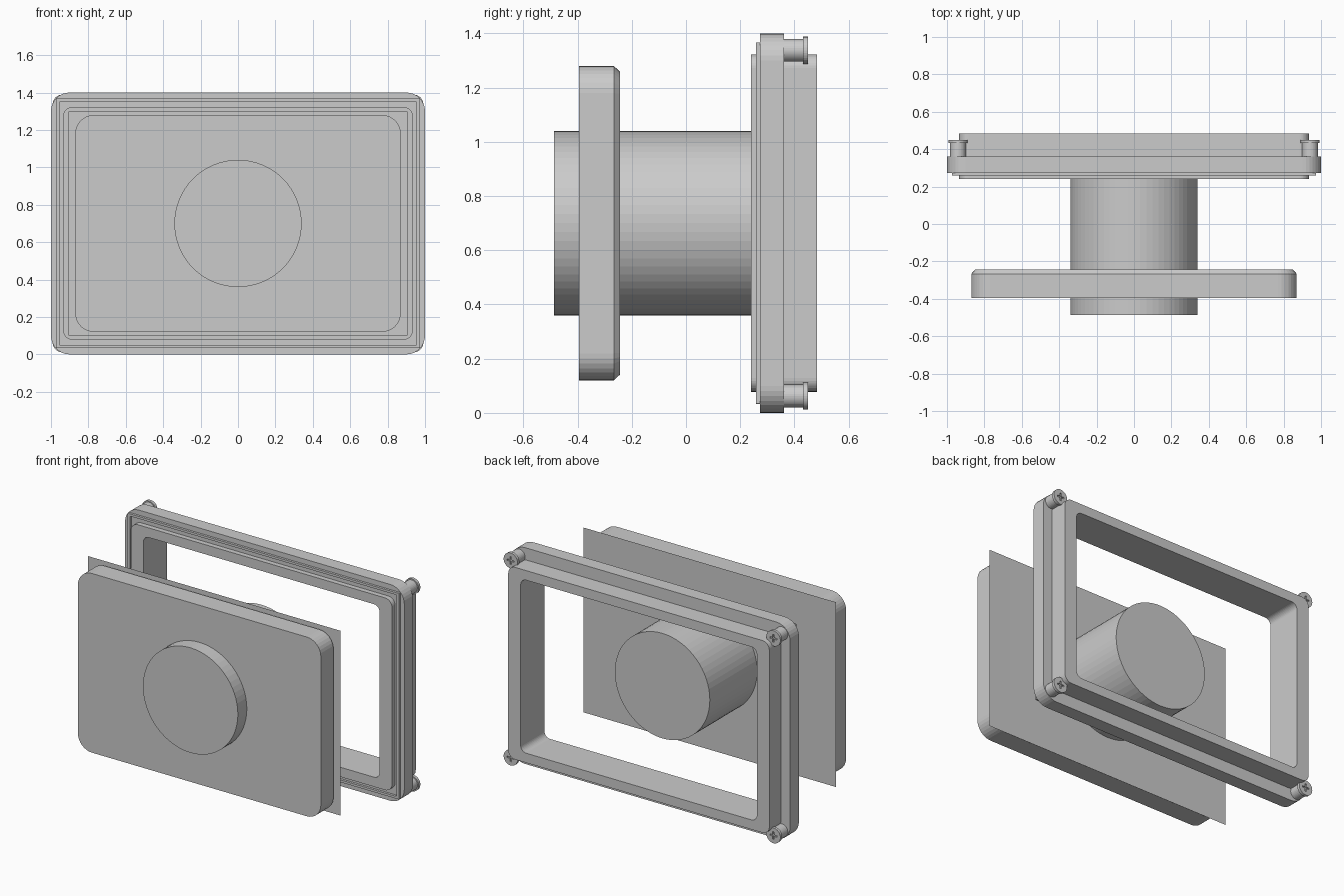
import bpy, bmesh, math
from mathutils import Matrix, Vector

if "Cube" in bpy.data.objects:
    bpy.data.objects.remove(bpy.data.objects["Cube"])

MID = 0.7  # height of the common axis

grey = bpy.data.materials.new("plain_grey")
grey.use_nodes = True
COLOUR = (0.6, 0.6, 0.6, 1)
grey.diffuse_color = COLOUR
grey.node_tree.nodes["Principled BSDF"].inputs["Base Color"].default_value = COLOUR


def finish(name, bm):
    bmesh.ops.recalc_face_normals(bm, faces=bm.faces)
    mesh = bpy.data.meshes.new(name)
    bm.to_mesh(mesh)
    bm.free()
    mesh.materials.append(grey)
    obj = bpy.data.objects.new(name, mesh)
    bpy.context.collection.objects.link(obj)
    return obj


def outline(bm, half_x, half_z, radius, y, steps=8):
    """Loop of vertices on a rounded rectangle facing the front."""
    verts = []
    for quarter, (sx, sz) in enumerate([(1, 1), (-1, 1), (-1, -1), (1, -1)]):
        for i in range(steps + 1):
            a = (quarter + i / steps) * math.pi / 2
            x = sx * (half_x - radius) + radius * math.cos(a)
            z = sz * (half_z - radius) + radius * math.sin(a)
            verts.append(bm.verts.new((x, y, MID + z)))
    return verts


def bridge(bm, first, second):
    n = len(first)
    for i in range(n):
        j = (i + 1) % n
        bm.faces.new((first[i], first[j], second[j], second[i]))


def ring(name, outer, inner, front, back):
    """Rectangular frame; outer and inner are (half_x, half_z, radius)."""
    bm = bmesh.new()
    loops = [outline(bm, *outer, front), outline(bm, *outer, back),
             outline(bm, *inner, back), outline(bm, *inner, front)]
    for i in range(4):
        bridge(bm, loops[i], loops[(i + 1) % 4])
    return finish(name, bm)


def cylinder(name, x, z, radius, front, back, sides):
    bm = bmesh.new()
    place = Matrix.Translation((x, (front + back) / 2, z)) @ Matrix.Rotation(math.pi / 2, 4, "X")
    bmesh.ops.create_cone(bm, cap_ends=True, segments=sides, radius1=radius,
                          radius2=radius, depth=back - front, matrix=place)
    return finish(name, bm)


# Front plate with a chamfered rear edge
bm = bmesh.new()
plate = [outline(bm, 0.87, 0.58, 0.1, -0.395),
         outline(bm, 0.87, 0.58, 0.1, -0.266),
         outline(bm, 0.848, 0.558, 0.08, -0.243)]
bridge(bm, plate[0], plate[1])
bridge(bm, plate[1], plate[2])
bm.faces.new(plate[0])
bm.faces.new(plate[2])
finish("front_plate", bm)

# Paper-thin sheet behind the plate
bm = bmesh.new()
bm.faces.new([bm.verts.new((sx * 0.905, -0.242, MID + sz * 0.598))
              for sx, sz in [(1, 1), (-1, 1), (-1, -1), (1, -1)]])
finish("thin_sheet", bm)

# Central barrel
cylinder("barrel", 0, MID, 0.34, -0.487, 0.242, 64)

# Rear frame: deep inner sleeve, outer flange, and flat gasket
OPENING = (0.846, 0.56, 0.04)
SLEEVE = (0.935, 0.622, 0.05)
ring("sleeve", SLEEVE, OPENING, 0.24, 0.483)
ring("flange", (1, 0.7, 0.1), (0.93, 0.617, 0.045), 0.273, 0.362)
ring("gasket", (0.973, 0.667, 0.002), (0.953, 0.652, 0.002), 0.258, 0.274)

# Corner screws with a cross recess in each head
for sx, side in ((1, "left"), (-1, "right")):
    for sz, level in ((1, "upper"), (-1, "lower")):
        x, z = sx * 0.941, MID + sz * 0.638
        label = level + "_" + side
        cylinder("screw_shaft_" + label, x, z, 0.042, 0.36, 0.434, 32)
        head = cylinder("screw_head_" + label, x, z, 0.05, 0.432, 0.45, 32)
        for k, size in enumerate([(0.05, 0.02, 0.01), (0.01, 0.02, 0.05)]):
            bm = bmesh.new()
            bmesh.ops.create_cube(bm, size=1, matrix=Matrix.Translation((x, 0.452, z))
                                  @ Matrix.Diagonal(Vector(size)).to_4x4())
            cutter = finish("slot_cutter_" + label, bm)
            cutter.hide_render = True
            cutter.hide_viewport = True
            cutter.display_type = "WIRE"
            cut = head.modifiers.new("slot", "BOOLEAN")
            cut.operation = "DIFFERENCE"
            cut.object = cutter
